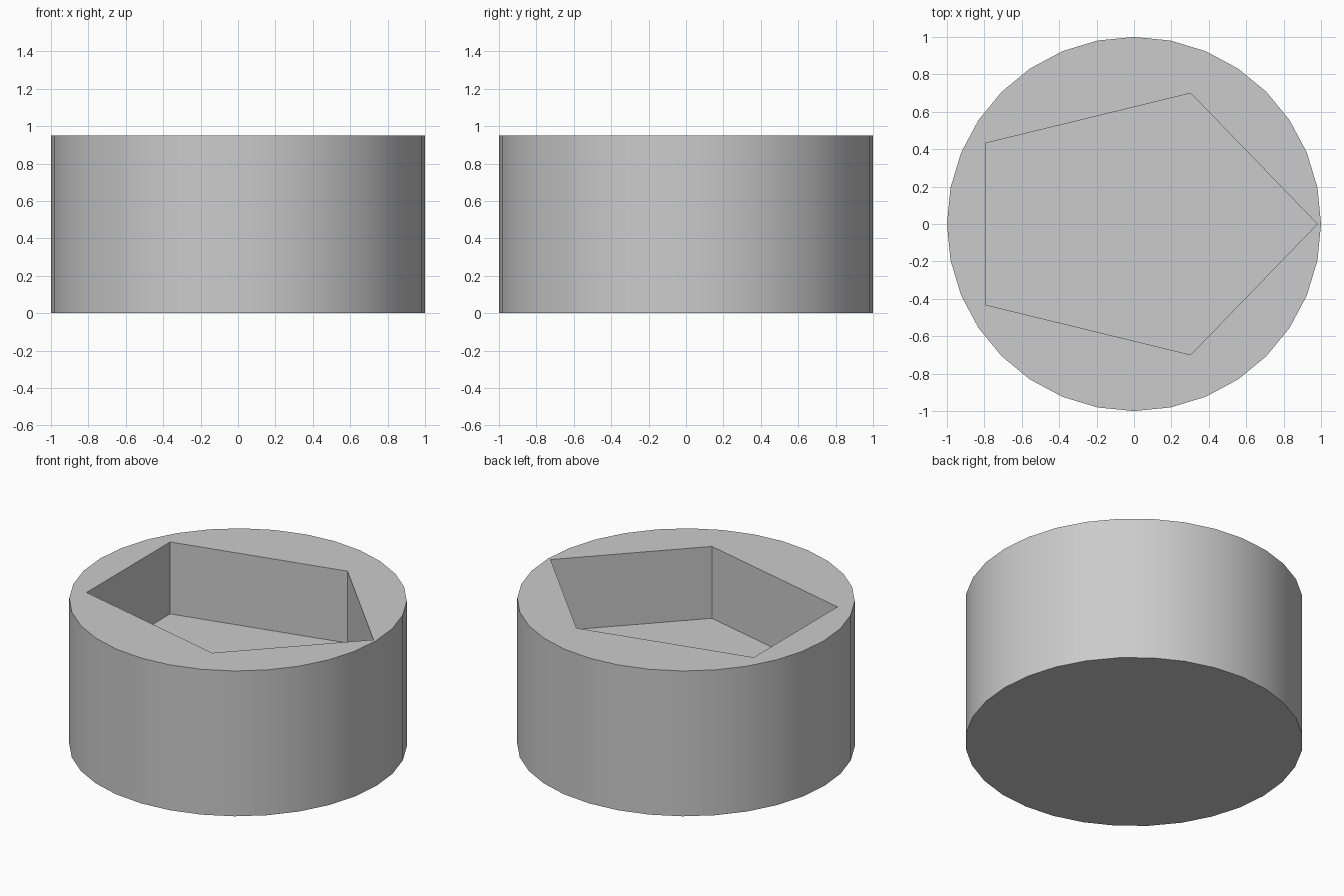
import bpy
import math

HEIGHT = 0.95
FLOOR = 0.48

if "Cube" in bpy.data.objects:
    bpy.data.objects.remove(bpy.data.objects["Cube"], do_unlink=True)

# Single grey material
grey = bpy.data.materials.new("light_grey")
grey.use_nodes = True
colour = (0.6, 0.6, 0.6, 1)
grey.diffuse_color = colour
grey.node_tree.nodes["Principled BSDF"].inputs["Base Color"].default_value = colour


def prism(name, sides, bottom, top):
    bpy.ops.mesh.primitive_cylinder_add(
        vertices=sides, radius=1, depth=top - bottom,
        location=(0, 0, (top + bottom) / 2))
    obj = bpy.context.object
    obj.name = name
    obj.data.materials.append(grey)
    return obj


# Five-sided pocket, pointing to +x and narrowed across y
cutter = prism("pocket_cutter", 5, FLOOR, HEIGHT + 0.2)
cutter.rotation_euler.z = -math.pi / 2
cutter.scale = (0.735, 0.98, 1)
cutter.hide_render = True

# Round block with the pocket cut into its top
block = prism("round_block", 32, 0, HEIGHT)
cut = block.modifiers.new("pocket", 'BOOLEAN')
cut.operation = 'DIFFERENCE'
cut.solver = 'EXACT'
cut.object = cutter
bpy.ops.object.modifier_apply(modifier=cut.name)
bpy.data.objects.remove(cutter, do_unlink=True)

bpy.ops.object.shade_smooth_by_angle(angle=math.radians(30))
